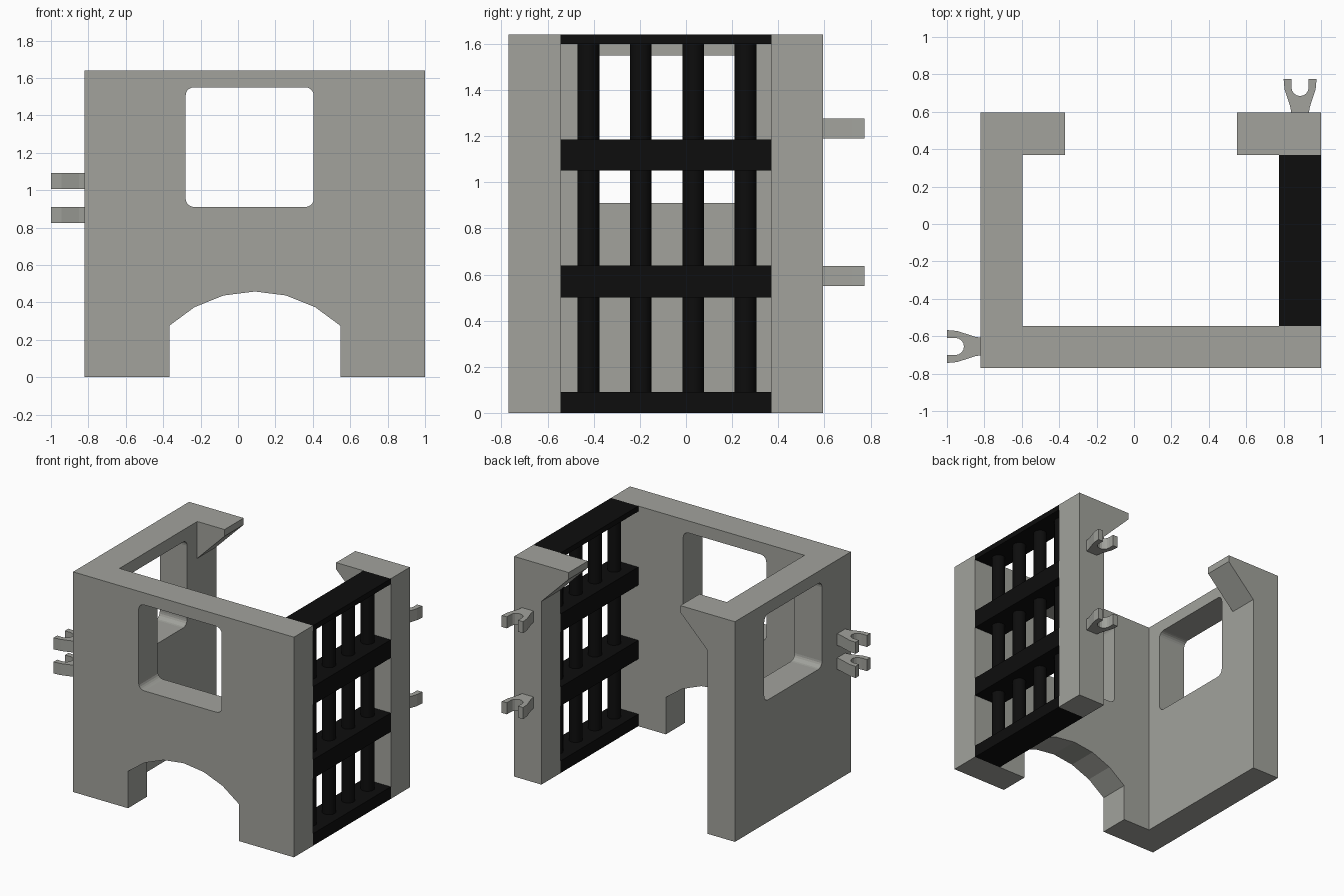
import bpy, bmesh, math
from mathutils import Matrix, Vector

cube = bpy.data.objects.get("Cube")
if cube:
    bpy.data.objects.remove(cube, do_unlink=True)


def material(name, rgb):
    m = bpy.data.materials.new(name)
    m.use_nodes = True
    m.diffuse_color = (*rgb, 1)
    m.node_tree.nodes["Principled BSDF"].inputs["Base Color"].default_value = (*rgb, 1)
    return m


GREY = material("light grey", (0.36, 0.365, 0.335))
BLACK = material("black", (0.004, 0.004, 0.004))


def prism(name, outline, axis, lo, hi, mat):
    """Extrude a 2D outline along an axis; the outline uses the other two axes in order."""
    def place(p, d):
        c = list(p)
        c.insert("xyz".index(axis), d)
        return c
    bm = bmesh.new()
    base = bm.faces.new([bm.verts.new(place(p, lo)) for p in outline])
    ext = bmesh.ops.extrude_face_region(bm, geom=[base])
    moved = [v for v in ext["geom"] if isinstance(v, bmesh.types.BMVert)]
    bmesh.ops.translate(bm, verts=moved, vec=Vector(place((0, 0), hi - lo)))
    bmesh.ops.recalc_face_normals(bm, faces=bm.faces)
    me = bpy.data.meshes.new(name)
    bm.to_mesh(me)
    bm.free()
    me.materials.append(mat)
    ob = bpy.data.objects.new(name, me)
    bpy.context.collection.objects.link(ob)
    return ob


def rect(a0, a1, b0, b1):
    return [(a0, b0), (a1, b0), (a1, b1), (a0, b1)]


def round_rect(a0, a1, b0, b1, r=0.045, n=5):
    pts = []
    corners = [(a1 - r, b1 - r), (a0 + r, b1 - r), (a0 + r, b0 + r), (a1 - r, b0 + r)]
    for k, (a, b) in enumerate(corners):
        for i in range(n + 1):
            t = math.pi / 2 * (k + i / n)
            pts.append((a + r * math.cos(t), b + r * math.sin(t)))
    return pts


def cut(ob, cutter):
    mod = ob.modifiers.new("cut", "BOOLEAN")
    mod.operation, mod.solver, mod.object = "DIFFERENCE", "EXACT", cutter
    bpy.context.view_layer.objects.active = ob
    bpy.ops.object.modifier_apply(modifier=mod.name)
    bpy.data.objects.remove(cutter, do_unlink=True)


L, R, F, B, T, H = -0.82, 1.0, -0.77, 0.595, 0.225, 1.64   # shell bounds, wall thickness, height
MID = (L + R) / 2

# Front and left walls as one L-shaped shell
walls = prism("front_and_left_walls",
              [(L, F), (R, F), (R, F + T), (L + T, F + T), (L + T, B - T), (L, B - T)],
              "z", 0, H, GREY)
cut(walls, prism("front_window_cutter", round_rect(-0.28, 0.405, 0.91, 1.55), "y", F - 0.1, F + T + 0.1, GREY))
cut(walls, prism("left_window_cutter", round_rect(-0.43, 0.25, 0.91, 1.55), "x", L - 0.1, L + T + 0.1, GREY))

# Faceted arch through the front wall
half, radius, spring = 0.4575, 0.663, 0.275
sweep = math.asin(half / radius)
centre_z = spring - radius * math.cos(sweep)
arch = [(MID - half, -0.1), (MID + half, -0.1)]
for i in range(7):
    t = sweep * (1 - i / 3)
    arch.append((MID + radius * math.sin(t), centre_z + radius * math.cos(t)))
cut(walls, prism("arch_cutter", arch, "y", F - 0.1, F + T + 0.05, GREY))

# Rear posts with angled brackets at the top
for name, edge, s in (("rear_left_wall_post", L, 1), ("rear_grille_post", R, -1)):
    outline = [(0, 0), (T, 0), (T, 1.365), (2 * T, 1.59), (2 * T, H), (0, H)]
    prism(name, [(edge + s * x, z) for x, z in outline], "y", B - T, B, GREY)

# Grille: full-depth rails and round bars
for name, z0, z1 in (("bottom", 0, 0.09), ("lower", 0.5, 0.64), ("upper", 1.05, 1.185), ("top", 1.6, H)):
    prism(name + "_grille_rail", rect(F + T, B - T, z0, z1), "x", R - T, R, BLACK)
for i in range(4):
    y = -0.423 + i * 0.227
    ring = [(R - T / 2 + 0.047 * math.cos(k * math.pi / 8), y + 0.047 * math.sin(k * math.pi / 8))
            for k in range(16)]
    bar = prism("grille_bar", ring, "z", 0.05, 1.62, BLACK)
    bpy.ops.object.select_all(action="DESELECT")
    bar.select_set(True)
    bpy.context.view_layer.objects.active = bar
    bpy.ops.object.shade_smooth_by_angle(angle=math.radians(40))

# Open clips: half outline from neck to tip, then round the socket
side = [(0.047, 0), (0.052, 0.03), (0.07, 0.085), (0.083, 0.125), (0.088, 0.18), (0.046, 0.18)]
socket = [(0.046 * math.cos(t * math.pi / 8), 0.135 - 0.046 * math.sin(t * math.pi / 8)) for t in range(9)]
clip = side + socket + [(-x, y) for x, y in reversed(side)]


def add_clip(name, x, y, z, angle):
    ob = prism(name, clip, "z", 0, 0.086, GREY)
    ob.data.transform(Matrix.Translation((x, y, z)) @ Matrix.Rotation(angle, 4, "Z"))


for z in (0.55, 1.19):
    add_clip("rear_clip", 0.888, B, z, 0)
for z in (0.825, 1.005):
    add_clip("side_clip", L, -0.655, z, math.pi / 2)
